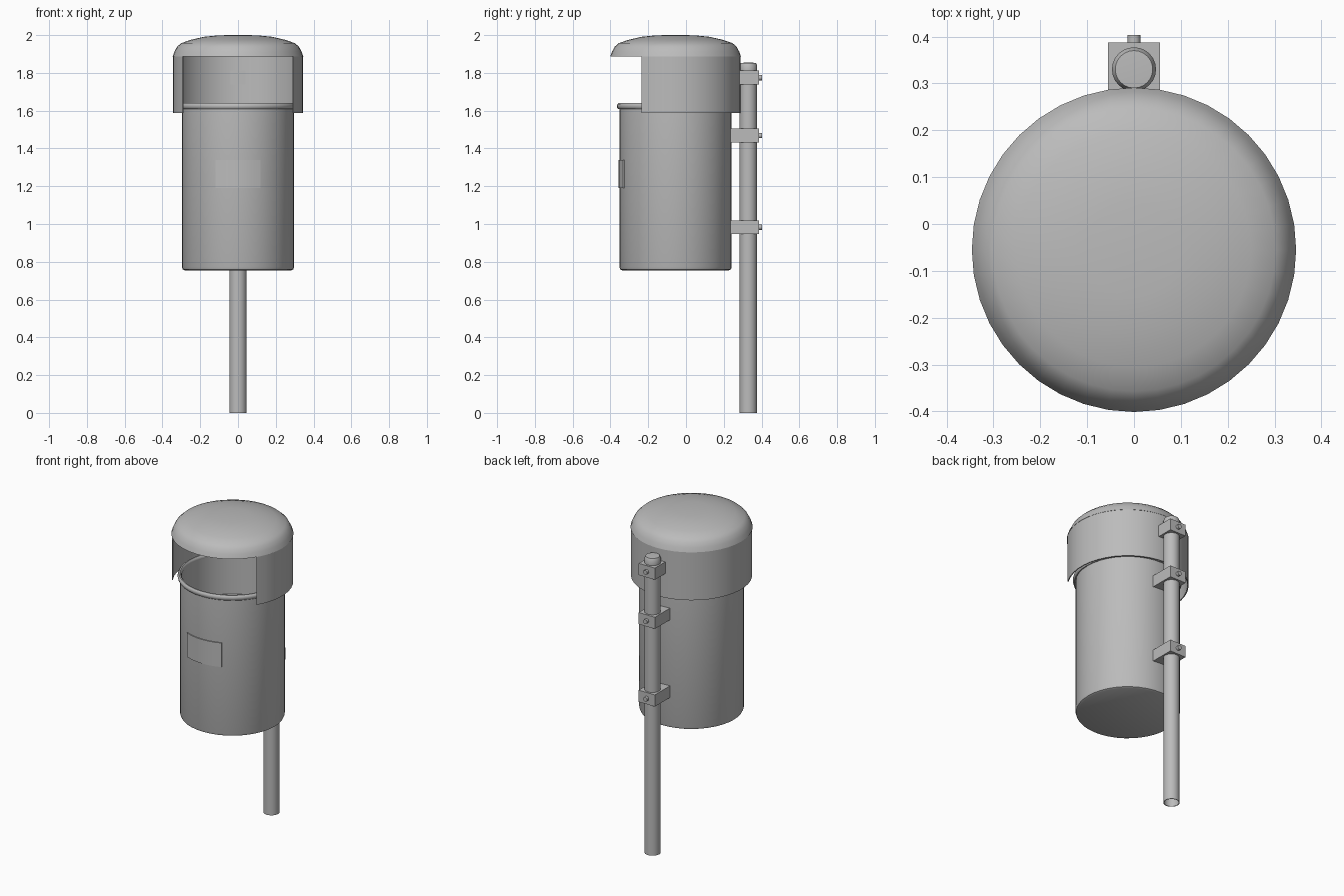
import bpy, bmesh, math
from mathutils import Matrix, Vector

cube = bpy.data.objects.get("Cube")
if cube:
    bpy.data.objects.remove(cube, do_unlink=True)

grey = bpy.data.materials.new("plain grey")
grey.use_nodes = True
colour = (0.5, 0.5, 0.5, 1)
grey.diffuse_color = colour
grey.node_tree.nodes["Principled BSDF"].inputs["Base Color"].default_value = colour

BIN_Y = -0.055
POLE_Y = 0.33


def finish(name, bm, smooth=True):
    bmesh.ops.remove_doubles(bm, verts=bm.verts, dist=0.0001)
    mesh = bpy.data.meshes.new(name)
    bm.to_mesh(mesh)
    bm.free()
    mesh.materials.append(grey)
    obj = bpy.data.objects.new(name, mesh)
    bpy.context.collection.objects.link(obj)
    if smooth:
        bpy.ops.object.select_all(action='DESELECT')
        obj.select_set(True)
        bpy.context.view_layer.objects.active = obj
        bpy.ops.object.shade_smooth_by_angle(angle=math.radians(35))
    return obj


def lathe(name, profile, y, steps=40, start=0, sweep=math.tau, closed=False):
    """Spin (radius, height) points about a vertical axis; angle 0 faces the front."""
    bm = bmesh.new()
    pts = [bm.verts.new((r * math.sin(start), -r * math.cos(start), z)) for r, z in profile]
    edges = [bm.edges.new(p) for p in zip(pts, pts[1:])]
    if closed:
        edges.append(bm.edges.new((pts[-1], pts[0])))
    bmesh.ops.spin(bm, geom=pts + edges, cent=(0, 0, 0), axis=(0, 0, 1),
                   angle=sweep, steps=steps)
    bmesh.ops.remove_doubles(bm, verts=bm.verts, dist=0.0001)
    # Close the ends of partial sweeps
    if closed and sweep < math.tau:
        bmesh.ops.holes_fill(bm, edges=[e for e in bm.edges if e.is_boundary], sides=0)
    bmesh.ops.recalc_face_normals(bm, faces=bm.faces)
    bmesh.ops.translate(bm, verts=bm.verts, vec=(0, y, 0))
    return finish(name, bm)


def sector(name, inner, outer, low, high, start, sweep, steps):
    ring = [(inner, low), (outer, low), (outer, high), (inner, high)]
    return lathe(name, ring, BIN_Y, steps, start, sweep, closed=True)


# Container with rounded foot and a raised inner floor
lathe("bin_body", [(0, 0.755), (0.283, 0.755), (0.293, 0.76), (0.297, 0.772),
                   (0.297, 1.62), (0.288, 1.62), (0.288, 1.375), (0, 1.375)], BIN_Y)

# Rolled rim
rim = [(0.299 + 0.012 * math.cos(k * math.tau / 10), 1.624 + 0.017 * math.sin(k * math.tau / 10))
       for k in range(10)]
lathe("bin_rim", rim, BIN_Y, closed=True)

# Curved label plate on the front
half = math.asin(0.12 / 0.303)
sector("front_plate", 0.295, 0.303, 1.19, 1.34, -half, 2 * half, 6)

# Hood: domed shell and skirt open at the front
lathe("hood_dome", [(0.338, 1.887), (0.346, 1.887), (0.337, 1.912), (0.323, 1.938),
                    (0.302, 1.957), (0.25, 1.975), (0.18, 1.991), (0.1, 1.999), (0, 2.0),
                    (0, 1.992), (0.1, 1.991), (0.18, 1.983), (0.25, 1.967),
                    (0.297, 1.95), (0.33, 1.908), (0.338, 1.887)], BIN_Y)
gap = math.acos(0.18 / 0.345)
sector("hood_skirt", 0.338, 0.344, 1.587, 1.89, gap, math.tau - 2 * gap, 28)

# Hollow post and its cap
lathe("post", [(0.046, 0), (0.046, 1.82), (0.042, 1.82), (0.042, 0)], POLE_Y, 24, closed=True)
lathe("post_cap", [(0, 1.815), (0.047, 1.815), (0.047, 1.838), (0.04, 1.853), (0, 1.855)],
      POLE_Y, 24)

# Clamps and bolts
for label, z, front in (("lower", 0.983, 0.235), ("middle", 1.468, 0.235), ("upper", 1.775, 0.28)):
    back = 0.387
    bm = bmesh.new()
    size = Matrix.Diagonal((0.112, back - front, 0.073, 1))
    bmesh.ops.create_cube(bm, size=1,
                          matrix=Matrix.Translation((0, (front + back) / 2, z)) @ size)
    finish(label + "_clamp", bm, smooth=False)
    bm = bmesh.new()
    bmesh.ops.create_cone(bm, cap_ends=True, segments=12, radius1=0.014, radius2=0.014, depth=0.03,
                          matrix=Matrix.Translation((0, 0.388, z)) @ Matrix.Rotation(math.pi / 2, 4, 'X'))
    finish(label + "_bolt", bm)
